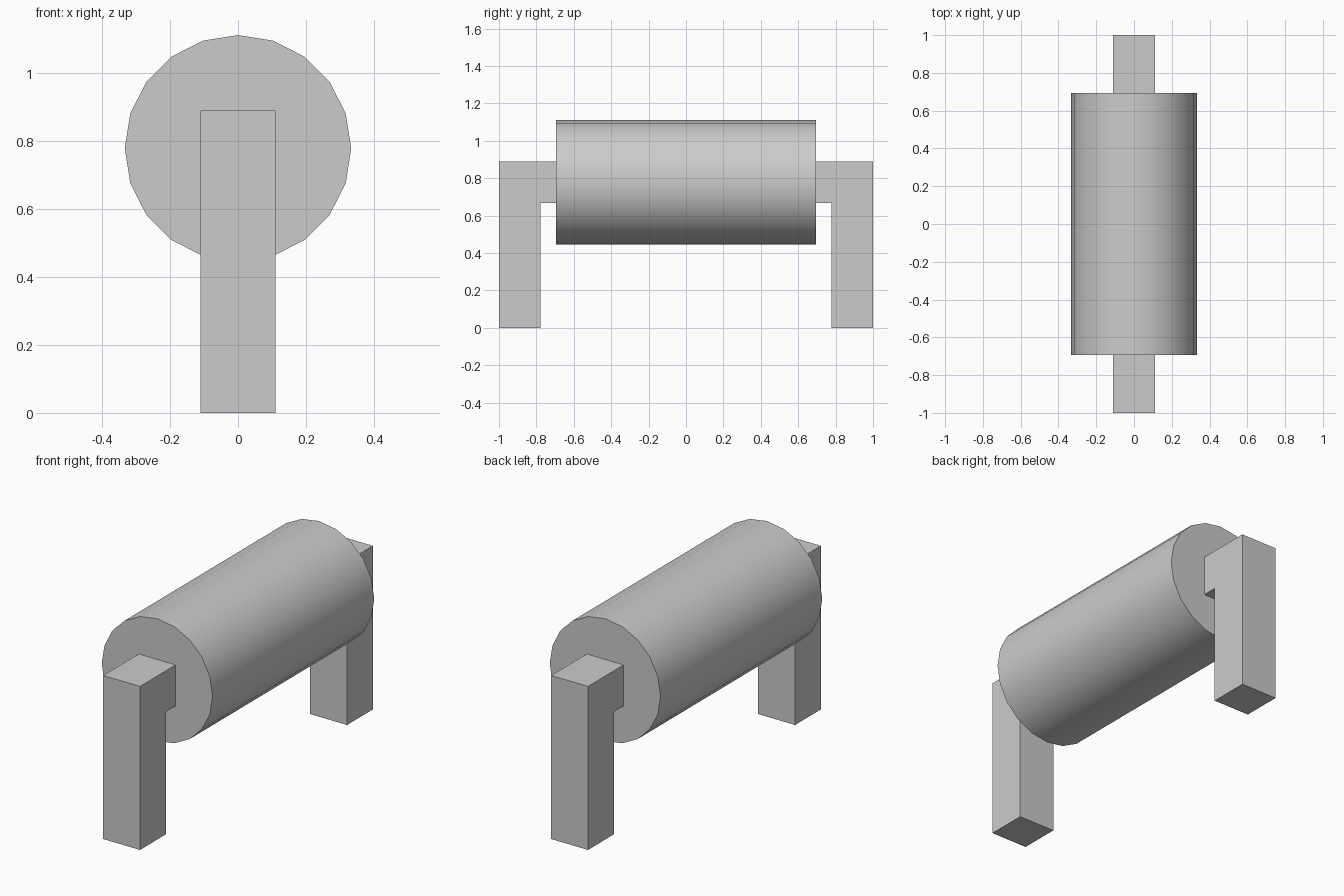
import bpy, bmesh, math

if "Cube" in bpy.data.objects:
    bpy.data.objects.remove(bpy.data.objects["Cube"])

W = 0.222           # thickness of the square bar
H = 0.889           # height of the bracket
AXIS_Z = H - W / 2  # roller axis, centred on the crossbar

# U-shaped bracket: side profile (y, z) extruded along x
half = [(1, H), (1, 0), (1 - W, 0), (1 - W, H - W)]
profile = half + [(-y, z) for y, z in reversed(half)]
bm = bmesh.new()
face = bm.faces.new([bm.verts.new((-W / 2, y, z)) for y, z in profile])
ext = bmesh.ops.extrude_face_region(bm, geom=[face], use_keep_orig=True)
verts = [g for g in ext["geom"] if isinstance(g, bmesh.types.BMVert)]
bmesh.ops.translate(bm, verts=verts, vec=(W, 0, 0))
bmesh.ops.recalc_face_normals(bm, faces=bm.faces)
mesh = bpy.data.meshes.new("bracket")
bm.to_mesh(mesh)
bm.free()
bpy.context.collection.objects.link(bpy.data.objects.new("bracket", mesh))

# Roller around the crossbar, 20 sides with smooth shading
bpy.ops.mesh.primitive_cylinder_add(
    vertices=20, radius=0.333, depth=1.389,
    location=(0, 0, AXIS_Z), rotation=(math.pi / 2, 0, 0))
bpy.context.object.name = "roller"
bpy.ops.object.shade_smooth_by_angle(angle=math.radians(30))
